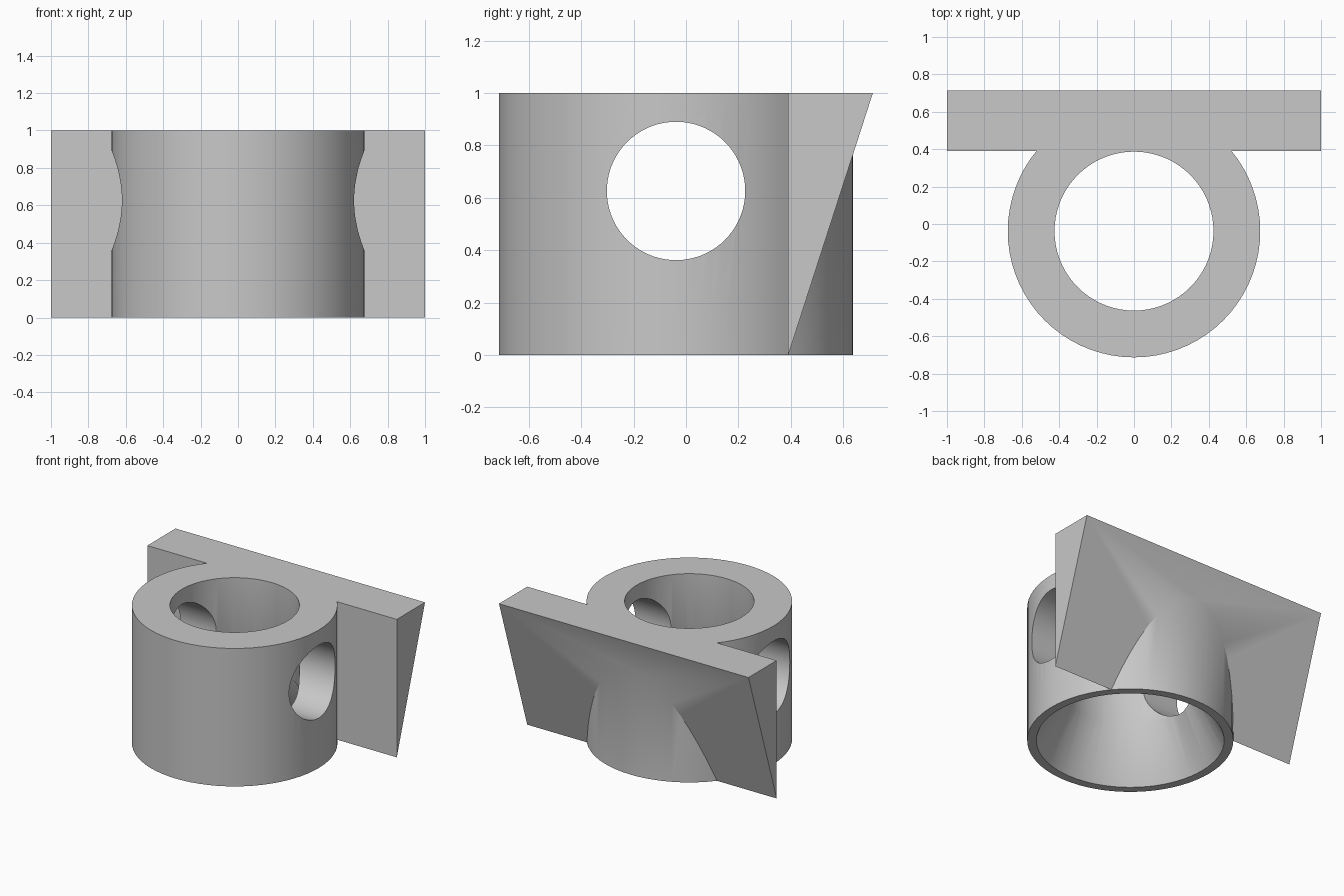
import bpy, bmesh, math
from mathutils import Matrix

cube = bpy.data.objects.get("Cube")
if cube:
    bpy.data.objects.remove(cube, do_unlink=True)

grey = bpy.data.materials.new("plain_grey")
grey.use_nodes = True
colour = (0.58, 0.58, 0.58, 1)
grey.diffuse_color = colour
grey.node_tree.nodes["Principled BSDF"].inputs["Base Color"].default_value = colour

CENTRE_Y = -0.038
HEIGHT = 1.0


def finish(name, bm):
    bmesh.ops.recalc_face_normals(bm, faces=bm.faces[:])
    mesh = bpy.data.meshes.new(name)
    bm.to_mesh(mesh)
    bm.free()
    mesh.materials.append(grey)
    obj = bpy.data.objects.new(name, mesh)
    bpy.context.collection.objects.link(obj)
    return obj


def cone(name, r_low, r_high, depth, z, rotation=Matrix()):
    bm = bmesh.new()
    bmesh.ops.create_cone(bm, cap_ends=True, segments=72, radius1=r_low,
                          radius2=r_high, depth=depth,
                          matrix=Matrix.Translation((0, CENTRE_Y, z)) @ rotation)
    return finish(name, bm)


def combine(target, tool, operation):
    mod = target.modifiers.new(tool.name, 'BOOLEAN')
    mod.operation = operation
    mod.solver = 'EXACT'
    mod.object = tool
    bpy.context.view_layer.objects.active = target
    bpy.ops.object.modifier_apply(modifier=mod.name)
    bpy.data.objects.remove(tool, do_unlink=True)


# Round collar
body = cone("collar_with_wedge_plate", 0.675, 0.675, HEIGHT, HEIGHT / 2)

# Wedge plate across the back, tapering to an edge at the bottom
bm = bmesh.new()
profile = [(0.39, 0), (0.39, HEIGHT), (0.713, HEIGHT)]
side = bm.faces.new([bm.verts.new((-1, y, z)) for y, z in profile])
ext = bmesh.ops.extrude_face_region(bm, geom=[side])
bmesh.ops.translate(bm, vec=(2, 0, 0),
                    verts=[g for g in ext["geom"] if isinstance(g, bmesh.types.BMVert)])
combine(body, finish("wedge_plate", bm), 'UNION')

# Straight bore through the collar
bore_radius = 0.425
combine(body, cone("bore", bore_radius, bore_radius, 2, HEIGHT / 2), 'DIFFERENCE')

# Flared mouth at the bottom, cut slightly past both ends of the taper
mouth_radius, mouth_height, extra = 0.615, 0.37, 0.05
spread = (mouth_radius - bore_radius) / mouth_height * extra
combine(body, cone("mouth", mouth_radius + spread, bore_radius - spread,
                   mouth_height + 2 * extra, mouth_height / 2), 'DIFFERENCE')

# Round cross hole from side to side
combine(body, cone("cross_hole", 0.264, 0.264, 3, 0.626,
                   Matrix.Rotation(math.pi / 2, 4, 'Y')), 'DIFFERENCE')

# Smooth curved walls, sharp rims
bpy.ops.object.select_all(action='DESELECT')
body.select_set(True)
bpy.context.view_layer.objects.active = body
bpy.ops.object.shade_smooth_by_angle(angle=math.radians(30))
